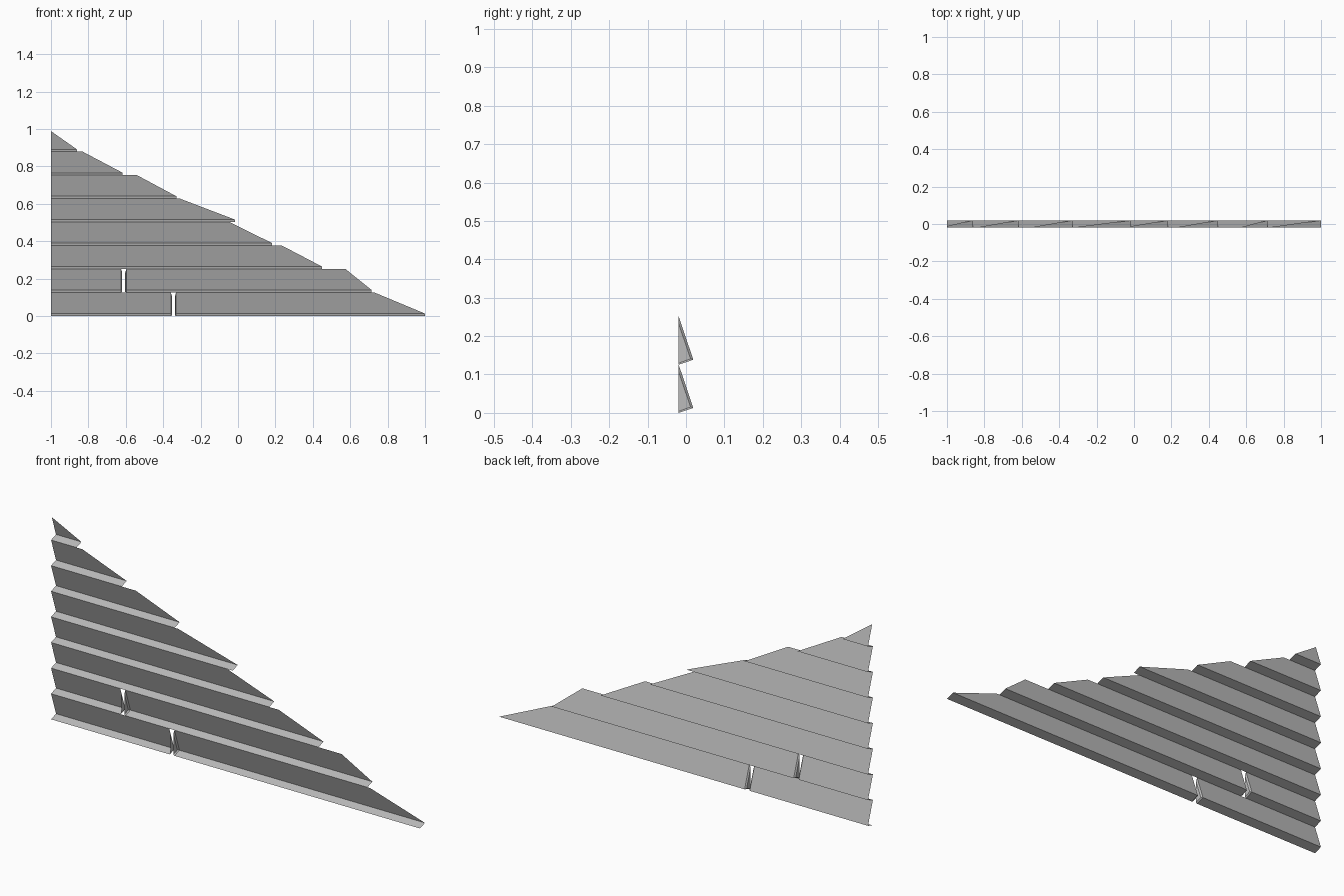
import bpy
import bmesh

if "Cube" in bpy.data.objects:
    bpy.data.objects.remove(bpy.data.objects["Cube"], do_unlink=True)

STEP = 0.1255      # height of one course
LIP = 0.013        # rise of the lower lip
DEPTH = 0.019      # half thickness of the siding
CHAMFER = 0.006    # length of the bevelled board end

grey = bpy.data.materials.new("siding grey")
grey.use_nodes = True
colour = (0.5, 0.5, 0.5, 1)
grey.diffuse_color = colour
grey.node_tree.nodes["Principled BSDF"].inputs["Base Color"].default_value = colour


def section(bm, z, x_low, x_top, height=STEP):
    """Lip back edge, lip front edge and top edge at one end of a board."""
    t = (height - LIP) / (STEP - LIP)
    points = [(x_low, -DEPTH, z), (x_low, DEPTH, z + LIP),
              (x_top, DEPTH - 2 * DEPTH * t, z + height)]
    return [bm.verts.new(p) for p in points]


def close_end(bm, end, z, x):
    """Bevelled triangular cap on a butt joint."""
    cap = [bm.verts.new(p) for p in
           [(x, -DEPTH, z + 0.004), (x, 0.012, z + 0.0155), (x, -DEPTH, z + 0.106)]]
    bm.faces.new((end[0], end[1], cap[1], cap[0]))
    bm.faces.new((end[1], end[2], cap[2], cap[1]))
    bm.faces.new(cap)


def board(name, row, left, low, top, height=STEP, cap_left=False, cap_right=False):
    """Open-backed siding board: sloped panel with a lower lip."""
    z = row * STEP
    bm = bmesh.new()
    a = section(bm, z, left, left, height)
    b = section(bm, z, low, top, height)
    for i in range(2):
        bm.faces.new((a[i], a[i + 1], b[i + 1], b[i]))
    if cap_left:
        close_end(bm, a, z, left - CHAMFER)
    if cap_right:
        close_end(bm, b, z, low + CHAMFER)
    bmesh.ops.remove_doubles(bm, verts=bm.verts, dist=0.0001)
    bmesh.ops.recalc_face_normals(bm, faces=bm.faces)
    bm.faces.ensure_lookup_table()
    # Panels face the weather side
    panel = max(bm.faces, key=lambda f: f.calc_area())
    if panel.normal.y < 0:
        bmesh.ops.reverse_faces(bm, faces=bm.faces)
    mesh = bpy.data.meshes.new(name)
    bm.to_mesh(mesh)
    bm.free()
    mesh.materials.append(grey)
    bpy.context.collection.objects.link(bpy.data.objects.new(name, mesh))


# Raked right ends of the courses: lower x, upper x
rakes = [(1.0, 0.73), (0.715, 0.575), (0.45, 0.235), (0.183, -0.045),
         (-0.015, -0.31), (-0.33, -0.54), (-0.617, -0.83), (-0.862, -1.0)]
# Butt joints in the two lowest courses
joints = {0: (-0.359, -0.331), 1: (-0.625, -0.597)}

for row, (low, top) in enumerate(rakes):
    name = f"siding_board_{row + 1}"
    height = 0.11 if row == len(rakes) - 1 else STEP
    if row in joints:
        end, start = joints[row]
        board(name + "_short", row, -1, end, end, cap_right=True)
        board(name + "_long", row, start, low, top, cap_left=True)
    else:
        board(name, row, -1, low, top, height)
